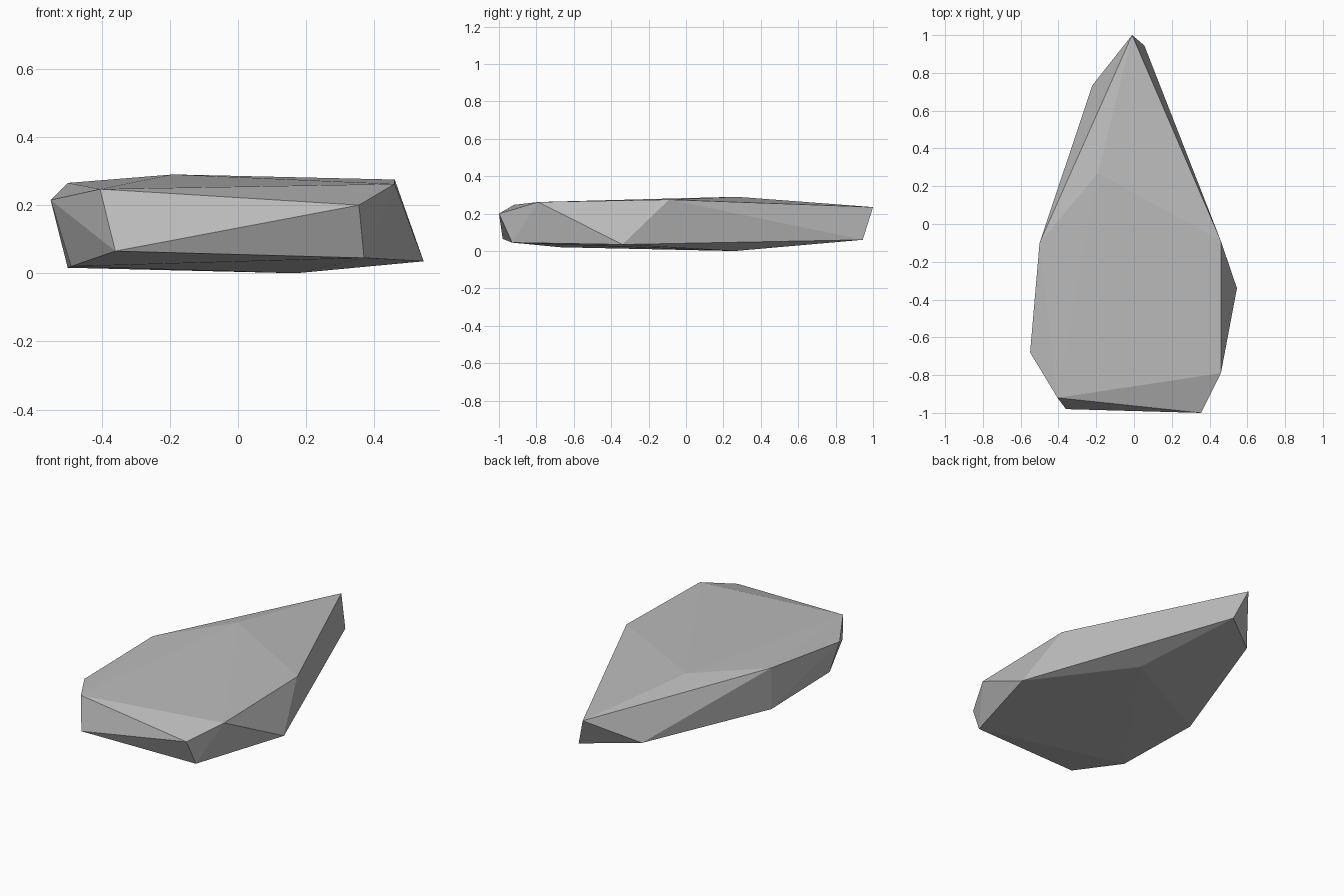
import bpy
import bmesh

default_cube = bpy.data.objects.get("Cube")
if default_cube:
    bpy.data.objects.remove(default_cube, do_unlink=True)


def make_material(name, colour):
    material = bpy.data.materials.new(name)
    material.use_nodes = True
    material.diffuse_color = colour
    material.node_tree.nodes["Principled BSDF"].inputs["Base Color"].default_value = colour
    return material


def faceted_stone(name, corners, material):
    """Wrap corner points in a flat-faced convex shell."""
    mesh = bpy.data.meshes.new(name)
    shell = bmesh.new()
    for corner in corners:
        shell.verts.new(corner)
    hull = bmesh.ops.convex_hull(shell, input=shell.verts[:])
    inside = [item for item in hull["geom_interior"] if isinstance(item, bmesh.types.BMVert)]
    bmesh.ops.delete(shell, geom=inside, context="VERTS")
    bmesh.ops.recalc_face_normals(shell, faces=shell.faces[:])
    for face in shell.faces:
        face.smooth = False
    shell.to_mesh(mesh)
    shell.free()
    mesh.materials.append(material)
    stone = bpy.data.objects.new(name, mesh)
    bpy.context.collection.objects.link(stone)
    return stone


# Upper rim, clockwise from the back tip, then the crown point
upper_corners = [
    (-.01, 1, .235), (.46, -.09, .275), (.46, -.79, .262), (.355, -1, .2),
    (-.405, -.92, .247), (-.55, -.68, .215), (-.5, -.1, .265),
    (-.19, .27, .29),
]

# Lower rim in the same order, then the point it rests on
lower_corners = [
    (.055, .945, .06), (.545, -.34, .035), (.37, -.93, .045),
    (-.36, -.98, .065), (-.49, -.67, .02), (-.5, -.1, .016),
    (-.22, .735, .056), (.17, .26, 0),
]

stone_grey = make_material("stone grey", (.5, .5, .5, 1))
faceted_stone("flat_stone", upper_corners + lower_corners, stone_grey)
